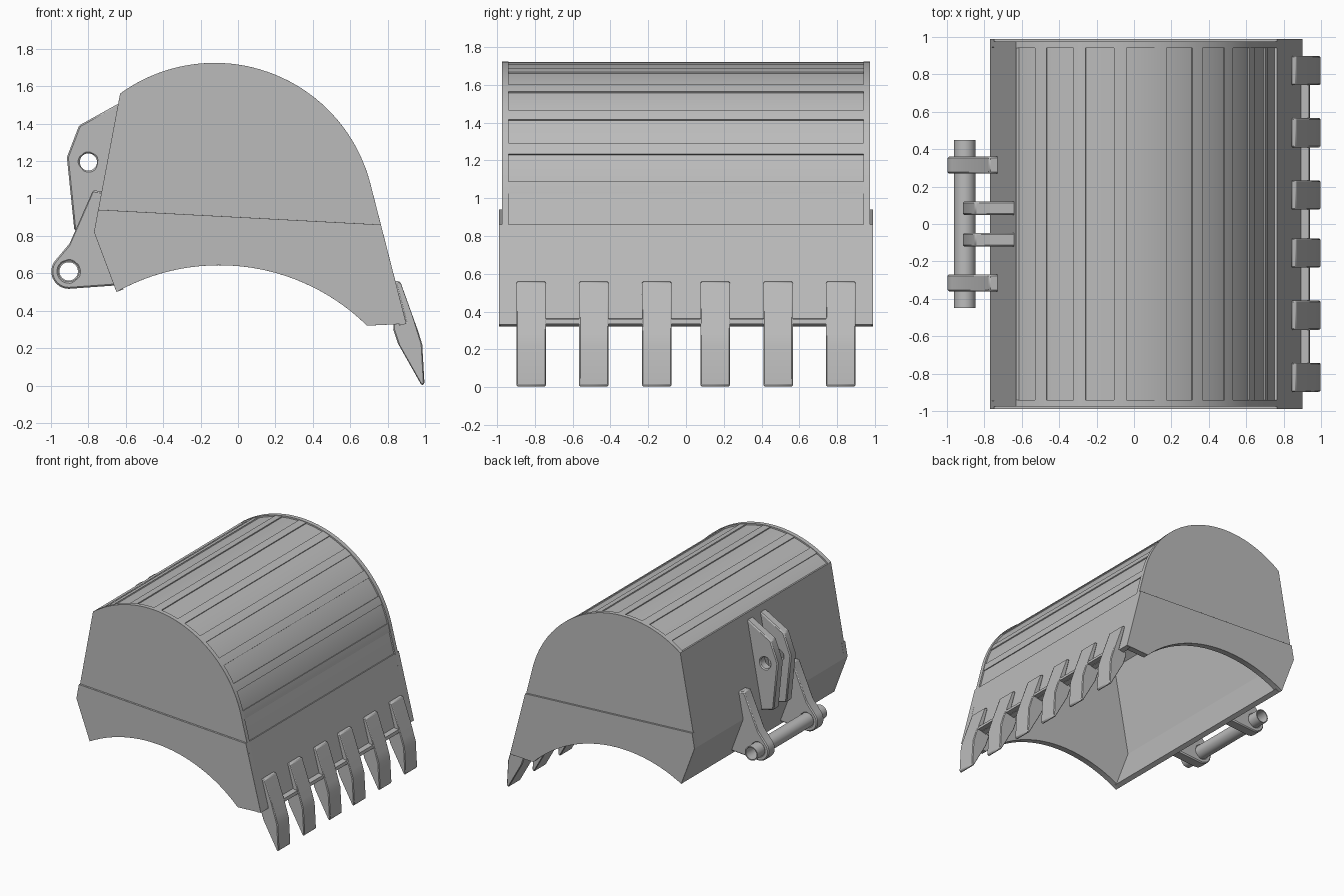
import bpy, bmesh
from math import sin, cos, radians, pi, sqrt
from mathutils import Vector

if "Cube" in bpy.data.objects:
    bpy.data.objects.remove(bpy.data.objects["Cube"])

steel = bpy.data.materials.new("grey steel")
steel.use_nodes = True
GREY = (0.5, 0.5, 0.5, 1)
steel.diffuse_color = GREY
steel.node_tree.nodes["Principled BSDF"].inputs["Base Color"].default_value = GREY


def arc(cx, cz, r, a0, a1, n):
    """Points on an arc in the side plane, angles in degrees."""
    angles = [radians(a0 + (a1 - a0) * i / n) for i in range(n + 1)]
    return [(cx + r * cos(a), cz + r * sin(a)) for a in angles]


def prism(name, outline, y0, y1, holes=(), bevel=0.0):
    """Extrude a side outline (x, z), with round holes (x, z, r), from y0 to y1."""
    bm = bmesh.new()
    loops = [outline] + [arc(x, z, r, 0, 360, 32)[:-1] for x, z, r in holes]
    edges = []
    for loop in loops:
        vs = [bm.verts.new((x, y0, z)) for x, z in loop]
        edges += [bm.edges.new((v, vs[i - 1])) for i, v in enumerate(vs)]
    bmesh.ops.triangle_fill(bm, edges=edges, use_beauty=True, normal=(0, -1, 0))
    ext = bmesh.ops.extrude_face_region(bm, geom=bm.faces[:], use_keep_orig=True)
    moved = [g for g in ext["geom"] if isinstance(g, bmesh.types.BMVert)]
    bmesh.ops.translate(bm, verts=moved, vec=(0, y1 - y0, 0))
    bmesh.ops.recalc_face_normals(bm, faces=bm.faces)
    mesh = bpy.data.meshes.new(name)
    bm.to_mesh(mesh)
    bm.free()
    mesh.materials.append(steel)
    ob = bpy.data.objects.new(name, mesh)
    bpy.context.collection.objects.link(ob)
    bpy.ops.object.select_all(action="DESELECT")
    ob.select_set(True)
    bpy.context.view_layer.objects.active = ob
    bpy.ops.object.shade_smooth_by_angle(angle=radians(30))
    if bevel:
        mod = ob.modifiers.new("edge bevel", "BEVEL")
        mod.width = bevel
        mod.segments = 1
        mod.limit_method = "ANGLE"
        mod.angle_limit = radians(35)
    return ob


def offset(path, d):
    """Shift a path towards the inside of the bucket by d."""
    pts = [Vector(p) for p in path]
    out = []
    for i, p in enumerate(pts):
        ns = []
        for a, b in ((i - 1, i), (i, i + 1)):
            if a >= 0 and b < len(pts):
                t = (pts[b] - pts[a]).normalized()
                ns.append(Vector((t.y, -t.x)))
        n = sum(ns, Vector((0, 0))).normalized()
        out.append(tuple(p + n * d / n.dot(ns[0])))
    return out


def sheet(name, path, a, b, half_width):
    return prism(name, offset(path, a) + offset(path, b)[::-1], -half_width, half_width)


# Main side profile
CX, CZ, R = -0.125, 0.865, 0.86
roof = arc(CX, CZ, R, 126, 15, 40)
back = [(-0.65, 0.5), (-0.77, 0.82)]
lip_top, lip_end = (0.764, 0.86), (0.9, 0.33)
mouth = arc(-0.1, -0.484, 1.127, 45.5, 119.2, 28)

# Curved shell, back plate and cutting lip
sheet("curved_shell", roof + [lip_top, lip_end], 0.012, 0.04, 0.95)
sheet("back_plate", back + [roof[0]], 0.0, 0.04, 0.96)
sheet("front_lip", [lip_top, lip_end], 0.0, 0.035, 0.985)

# Thin wear strips across the shell
for i in range(8):
    a = 13 + 14.7 * i
    sheet(f"wear_strip_{i + 1}", arc(CX, CZ, R, a + 2.2, a - 2.2, 3), 0.004, 0.02, 0.94)

# Side plates with a thicker band around the mouth
band_back = (-0.748, 0.94)
for side, s in (("left", 1), ("right", -1)):
    # the front faces -y, so the +y plate is the far one
    label = {1: "back", -1: "front"}[s]
    prism(f"{label}_side_plate", back + roof + [lip_end] + mouth,
          s * 0.94, s * 0.975, bevel=0.004)
    prism(f"{label}_mouth_band", back + [band_back, lip_top, lip_end] + mouth,
          s * 0.945, s * 0.99, bevel=0.006)

# Cutting edge and teeth
prism("cutting_edge", [(0.86, 0.335), (0.94, 0.335), (0.935, 0.36), (0.86, 0.365)], -0.75, 0.75)
tooth = [(0.84, 0.56), (0.868, 0.555), (0.965, 0.285), (0.985, 0.22), (0.997, 0.01),
         (0.982, 0.0), (0.855, 0.225), (0.83, 0.3), (0.832, 0.335), (0.9, 0.335)]
for i, y in enumerate((-0.82, -0.488, -0.155, 0.155, 0.488, 0.82)):
    prism(f"tooth_{i + 1}", tooth, y - 0.078, y + 0.078, bevel=0.006)

# Mounting ears on the back: inner pair and outer pair
ear = [(-0.625, 1.515), (-0.85, 1.39), (-0.915, 1.22), (-0.875, 0.83), (-0.75, 0.8), (-0.735, 0.94)]
PX, PZ = -0.905, 0.61
lug = [(-0.72, 1.035), (-0.775, 1.045), (-0.9, 0.76)] + arc(PX, PZ, 0.093, 135, 272, 16)
lug += [(-0.655, 0.535), (-0.75, 0.82)]
for label, s in (("back", 1), ("front", -1)):
    prism(f"{label}_inner_ear", ear, s * 0.048, s * 0.12, [(-0.8, 1.195, 0.046)], 0.008)
    prism(f"{label}_outer_lug", lug, s * 0.27, s * 0.36, [(PX, PZ, 0.055)], 0.008)

# Hollow hinge tube through the outer lugs
prism("hinge_tube", arc(PX, PZ, 0.057, 0, 360, 32)[:-1], -0.45, 0.45, [(PX, PZ, 0.049)])
